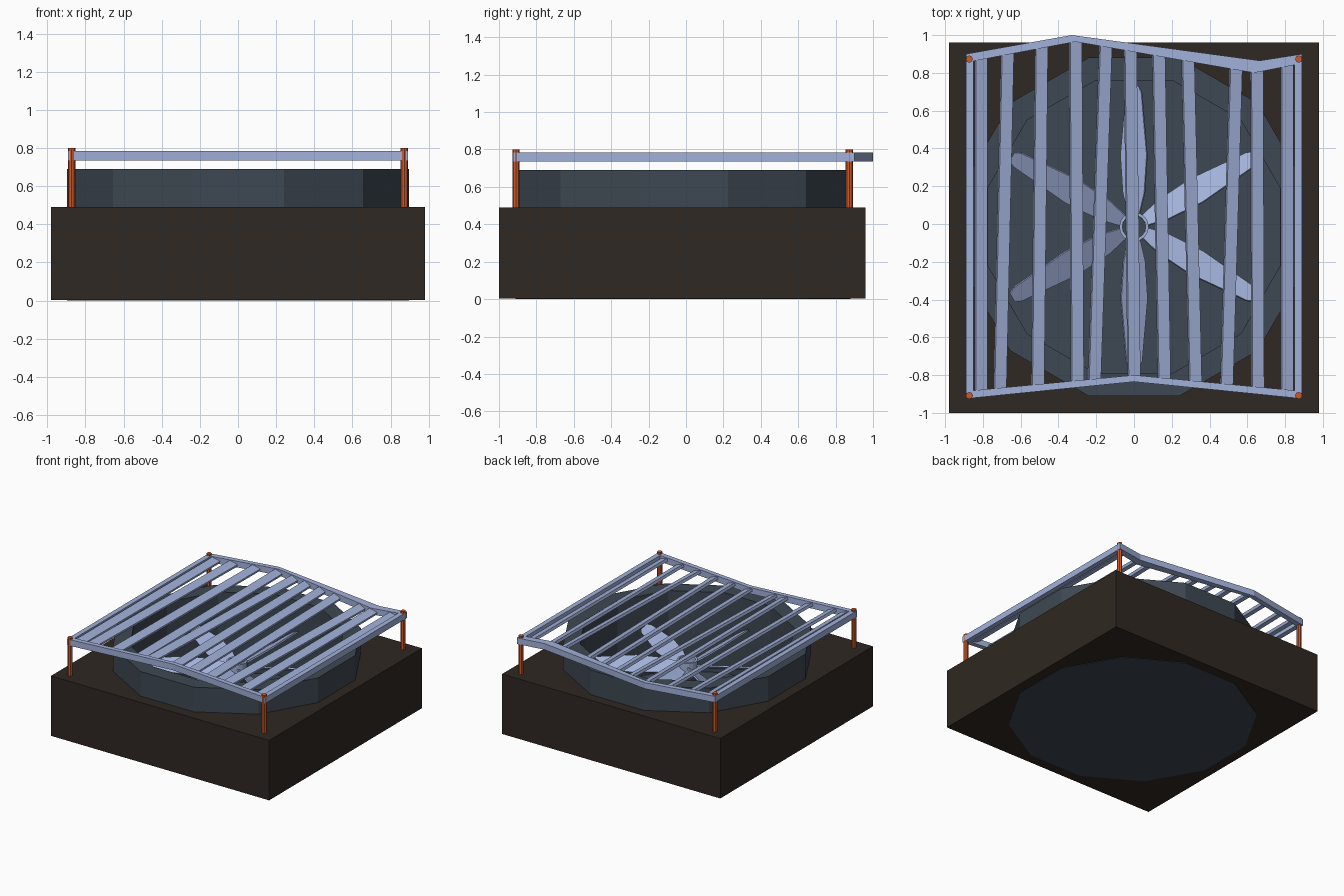
import bpy, bmesh, math
from mathutils import Vector, Matrix

if "Cube" in bpy.data.objects:
    bpy.data.objects.remove(bpy.data.objects["Cube"])

CY = -0.015  # fan axis in y


def material(name, rgb):
    m = bpy.data.materials.new(name)
    m.diffuse_color = (*rgb, 1)
    m.use_nodes = True
    m.node_tree.nodes["Principled BSDF"].inputs["Base Color"].default_value = m.diffuse_color
    return m


BROWN = material("dark_brown", (0.028, 0.021, 0.016))
SLATE = material("slate", (0.048, 0.064, 0.085))
STEEL = material("pale_steel", (0.36, 0.44, 0.70))
ORANGE = material("rust_orange", (0.60, 0.10, 0.025))


def finish(name, bm, mat):
    bmesh.ops.recalc_face_normals(bm, faces=bm.faces[:])
    me = bpy.data.meshes.new(name)
    bm.to_mesh(me)
    bm.free()
    me.materials.append(mat)
    ob = bpy.data.objects.new(name, me)
    bpy.context.collection.objects.link(ob)
    return ob


def prism(name, pts, z0, z1, mat):
    bm = bmesh.new()
    lo = [bm.verts.new((x, y, z0)) for x, y in pts]
    hi = [bm.verts.new((x, y, z1)) for x, y in pts]
    n = len(pts)
    bm.faces.new(lo)
    bm.faces.new(hi)
    for i in range(n):
        j = (i + 1) % n
        bm.faces.new((lo[i], lo[j], hi[j], hi[i]))
    return finish(name, bm, mat)


def circle(r, n, x=0.0, y=CY, off=0.0):
    return [(x + r * math.cos(off + math.tau * i / n),
             y + r * math.sin(off + math.tau * i / n)) for i in range(n)]


def lathe(name, loops, n, off, mat, closed=False):
    # skins a stack of n-sided rings; open stacks get end caps
    bm = bmesh.new()
    rings = [[bm.verts.new((x, y, z)) for x, y in circle(r, n, off=off)] for r, z in loops]
    pairs = list(zip(rings, rings[1:])) + ([(rings[-1], rings[0])] if closed else [])
    for a, b in pairs:
        for i in range(n):
            j = (i + 1) % n
            bm.faces.new((a[i], a[j], b[j], b[i]))
    if not closed:
        bm.faces.new(rings[0])
        bm.faces.new(rings[-1])
    return finish(name, bm, mat)


# base block with an opening for the duct
base = prism("base_block", [(-0.98, -1), (0.98, -1), (0.98, 0.96), (-0.98, 0.96)], 0.003, 0.49, BROWN)
cutter = prism("duct_cutter", circle(0.90, 12, off=math.pi / 12), -0.2, 0.8, BROWN)
mod = base.modifiers.new("opening", "BOOLEAN")
mod.operation, mod.object, mod.solver = "DIFFERENCE", cutter, "EXACT"
bpy.context.view_layer.objects.active = base
bpy.ops.object.modifier_apply(modifier=mod.name)
bpy.data.objects.remove(cutter)

# twelve-sided fan duct, closed at the bottom
lathe("fan_duct", [(0.927, 0), (0.927, 0.69), (0.80, 0.69), (0.80, 0.04)], 12, math.pi / 12, SLATE)

# hub tube and shaft
lathe("fan_hub", [(0.078, 0.38), (0.078, 0.50), (0.062, 0.50), (0.062, 0.38)], 16, 0, STEEL, True)
lathe("fan_shaft", [(0.063, 0.04), (0.063, 0.44)], 12, 0, SLATE)

# pitched fan blades: (radius, chord) stations
STATIONS = [(0.07, 0.07), (0.18, 0.13), (0.38, 0.16), (0.58, 0.12), (0.71, 0.095), (0.745, 0.06)]
for k in range(6):
    bm = bmesh.new()
    pose = Matrix.Translation((0, CY, 0.445)) @ Matrix.Rotation(math.radians(30 + 60 * k), 4, "Z") \
        @ Matrix.Rotation(math.radians(-30), 4, "X")
    secs = []
    for r, c in STATIONS:
        secs.append([bm.verts.new(pose @ Vector((r, s * c / 2, t)))
                     for s, t in ((-1, -0.006), (1, -0.006), (1, 0.006), (-1, 0.006))])
    for a, b in zip(secs, secs[1:]):
        for i in range(4):
            j = (i + 1) % 4
            bm.faces.new((a[i], a[j], b[j], b[i]))
    bm.faces.new(secs[0])
    bm.faces.new(secs[-1])
    finish(f"fan_blade_{k + 1}", bm, STEEL)

# bent guard frame
Z0, Z1 = 0.735, 0.785
prism("guard_front_rail", [(-0.89, -0.925), (0, -0.835), (0.89, -0.925),
                           (0.89, -0.885), (0, -0.80), (-0.89, -0.885)], Z0, Z1, STEEL)
prism("guard_back_rail", [(-0.89, 0.90), (-0.33, 1.0), (0.665, 0.865), (0.89, 0.90),
                          (0.89, 0.85), (0.635, 0.80), (-0.31, 0.965), (-0.89, 0.855)], Z0, Z1, STEEL)
for side, s in (("left", -1), ("right", 1)):
    prism(f"guard_{side}_rail", [(s * 0.85, -0.90), (s * 0.89, -0.90),
                                 (s * 0.89, 0.88), (s * 0.85, 0.88)], Z0, Z1, STEEL)


def on_path(path, x):
    for (xa, ya), (xb, yb) in zip(path, path[1:]):
        if xa <= x <= xb:
            return ya + (yb - ya) * (x - xa) / (xb - xa)


# tilted, slightly crooked slats: (x at back, x at front)
BACK = [(-0.89, 0.878), (-0.32, 0.98), (0.65, 0.833), (0.89, 0.875)]
FRONT = [(-0.89, -0.905), (0, -0.818), (0.89, -0.905)]
SLATS = [(-0.81, -0.81), (-0.67, -0.71), (-0.49, -0.51), (-0.31, -0.30), (-0.15, -0.21), (-0.02, 0.0),
         (0.13, 0.16), (0.285, 0.325), (0.54, 0.49), (0.65, 0.655), (0.81, 0.81)]
for k, (xb, xf) in enumerate(SLATS):
    bm = bmesh.new()
    tilt = Matrix.Rotation(math.radians(20), 3, "Y")
    rings = []
    for x, y in ((xf, on_path(FRONT, xf)), (xb, on_path(BACK, xb))):
        rings.append([bm.verts.new(Vector((x, y, 0.76)) + tilt @ Vector((a, 0, b)))
                      for a, b in ((-0.033, -0.011), (0.033, -0.011), (0.033, 0.011), (-0.033, 0.011))])
    for i in range(4):
        j = (i + 1) % 4
        bm.faces.new((rings[0][i], rings[0][j], rings[1][j], rings[1][i]))
    bm.faces.new(rings[0])
    bm.faces.new(rings[1])
    finish(f"guard_slat_{k + 1}", bm, STEEL)

# corner posts
for fb, y in (("front", -0.908), ("back", 0.873)):
    for side, x in (("left", -0.872), ("right", 0.872)):
        prism(f"{fb}_{side}_post", circle(0.019, 8, x, y), 0.47, 0.80, ORANGE)
